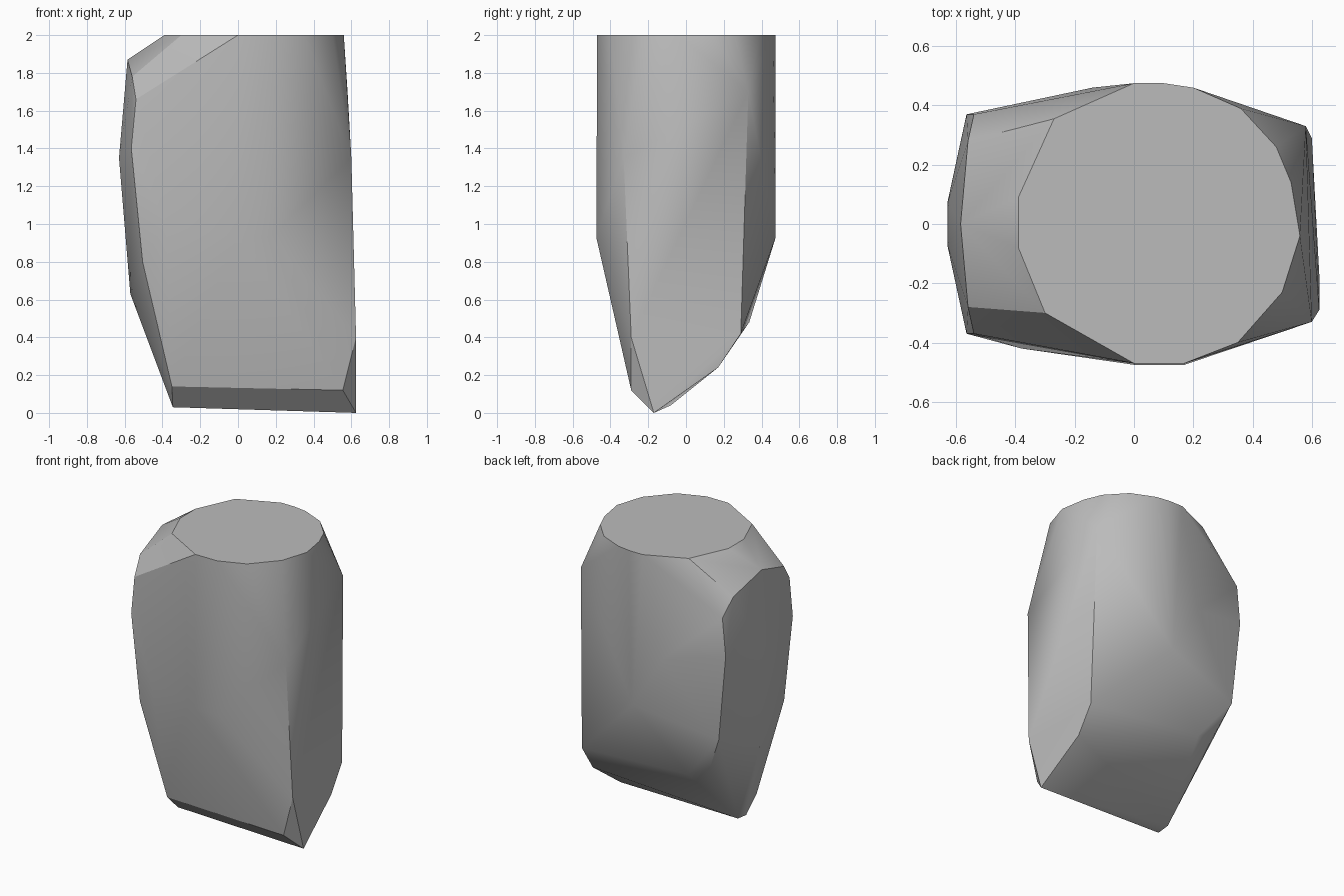
import bpy
import bmesh
import math

# Remove the default cube
default_cube = bpy.data.objects.get("Cube")
if default_cube is not None:
    bpy.data.objects.remove(default_cube, do_unlink=True)


def make_material(name, colour):
    material = bpy.data.materials.new(name)
    material.use_nodes = True
    material.diffuse_color = colour
    shader = material.node_tree.nodes["Principled BSDF"]
    shader.inputs["Base Color"].default_value = colour
    return material


def hull_object(name, points, material):
    """Wrap a tight convex skin around the corner points."""
    bm = bmesh.new()
    for point in points:
        bm.verts.new(point)
    result = bmesh.ops.convex_hull(bm, input=bm.verts)
    unused = [item for item in result["geom_interior"]
              if isinstance(item, bmesh.types.BMVert)]
    bmesh.ops.delete(bm, geom=unused, context="VERTS")
    bmesh.ops.dissolve_limit(bm, angle_limit=math.radians(1),
                             verts=bm.verts, edges=bm.edges)
    bmesh.ops.recalc_face_normals(bm, faces=bm.faces)
    mesh = bpy.data.meshes.new(name)
    bm.to_mesh(mesh)
    bm.free()
    mesh.materials.append(material)
    obj = bpy.data.objects.new(name, mesh)
    bpy.context.collection.objects.link(obj)
    return obj


def at_height(z, outline):
    """Place a flat outline at one height."""
    return [(x, y, z) for x, y in outline]


# Flat rounded top
top_rim = at_height(2, [
    (-.39, .09), (-.39, -.08), (-.3, -.3), (0, -.47), (.17, -.47),
    (.35, -.4), (.5, -.23), (.56, -.04), (.53, .14), (.48, .26),
    (.36, .39), (.2, .46), (.1, .475), (0, .475), (-.27, .355)])

# Flat cheek on the +x side
left_cheek = [(.6, -.33, 1.35), (.625, -.29, .4), (.625, -.17, 0),
              (.6, .17, .24), (.6, .29, .42), (.595, .28, .6),
              (.58, .33, 1.7)]

# Bulging cheek on the -x side
right_cheek = [(-.585, 0, 1.87), (-.57, 0, .63)]
right_cheek += at_height(1.35, [(-.63, -.07), (-.63, .07)])
for side in (-1, 1):
    right_cheek += [(-.56, side * .28, 1.78), (-.54, side * .37, 1.66),
                    (-.565, side * .37, 1.4), (-.505, side * .36, .8)]

# Broad front and back, tapering toward the wedge
front = [(0, -.475, .93), (.17, -.475, .93), (-.38, -.42, 1)]
back = [(.08, .475, .93), (-.14, .46, 1.3),
        (-.25, .335, .48), (-.4, .31, .55)]

# Wedge edge at the base
wedge = [(-.35, -.28, .14), (.555, -.29, .12),
         (-.345, -.17, .03), (-.345, -.08, .04)]

stone_grey = make_material("stone grey", (.5, .5, .5, 1))
stone = hull_object(
    "wedge_stone",
    top_rim + left_cheek + right_cheek + front + back + wedge,
    stone_grey)

# Soft shading with the hard edges kept
bpy.ops.object.select_all(action="DESELECT")
stone.select_set(True)
bpy.context.view_layer.objects.active = stone
bpy.ops.object.shade_smooth_by_angle(angle=math.radians(30))
